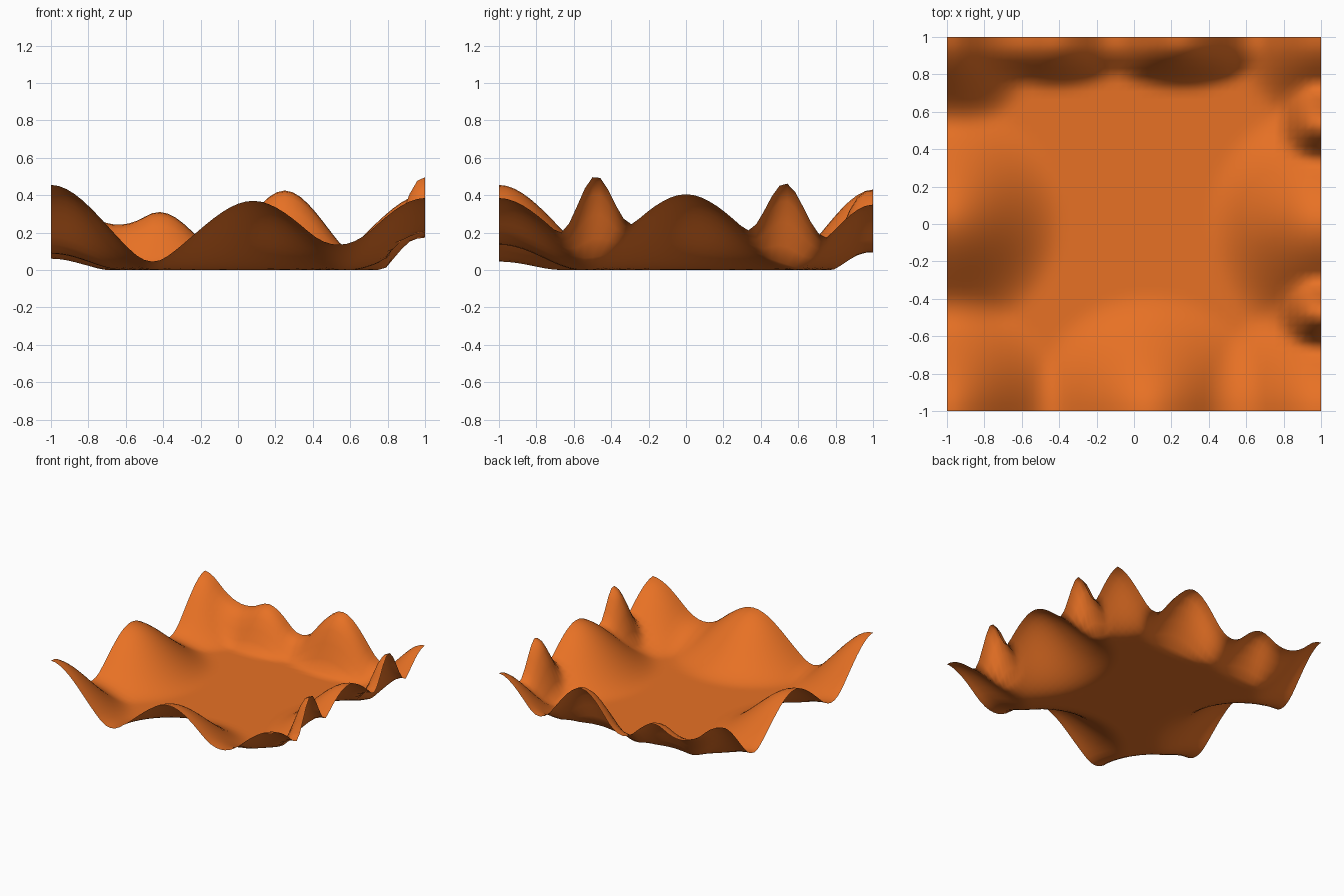
import bpy, bmesh, math

# Hills pulled up along the rim: centre x, y, height, radius x, radius y,
# flatness along x, y (above 1 gives a flatter crest and steeper foot)
HILLS = [
    (-1.00, -1.00, 0.455, 0.62, 0.65, 1, 1),     # corners
    (1.00, -1.00, 0.385, 0.62, 0.64, 1, 1),
    (1.00, 1.00, 0.35, 0.48, 0.48, 1, 1),
    (-1.00, 1.00, 0.43, 0.50, 0.53, 1, 1),
    (0.08, -1.00, 0.37, 0.64, 0.64, 1, 1),       # front
    (-1.00, 0.03, 0.375, 0.63, 0.64, 1, 1),      # left
    (1.00, 0.00, 0.405, 0.62, 0.66, 1, 1),       # right
    (1.00, -0.485, 0.395, 0.23, 0.21, 1.2, 1),
    (1.00, 0.54, 0.425, 0.23, 0.23, 1.2, 1),
    (-0.42, 1.00, 0.31, 0.45, 0.28, 1, 1.4),     # back
    (0.25, 1.00, 0.425, 0.48, 0.28, 1, 1.4),
]


def height(x, y):
    z = 0.0
    for cx, cy, h, rx, ry, px, py in HILLS:
        d = math.hypot((abs(x - cx) / rx) ** px, (abs(y - cy) / ry) ** py)
        t = max(0.0, 1 - d)
        z += h * t * t * (3 - 2 * t)
    return z


# Single open sheet of ground with a raised wavy rim
mesh = bpy.data.meshes.new("ground_sheet")
bm = bmesh.new()
bmesh.ops.create_grid(bm, x_segments=48, y_segments=48, size=1)
for v in bm.verts:
    v.co.z = height(v.co.x, v.co.y)
for f in bm.faces:
    f.smooth = True
bm.to_mesh(mesh)
bm.free()
ground = bpy.data.objects.new("ground_sheet", mesh)
bpy.context.collection.objects.link(ground)

# Orange earth colour
mat = bpy.data.materials.new("orange_earth")
mat.diffuse_color = (0.8, 0.165, 0.018, 1)
mesh.materials.append(mat)
